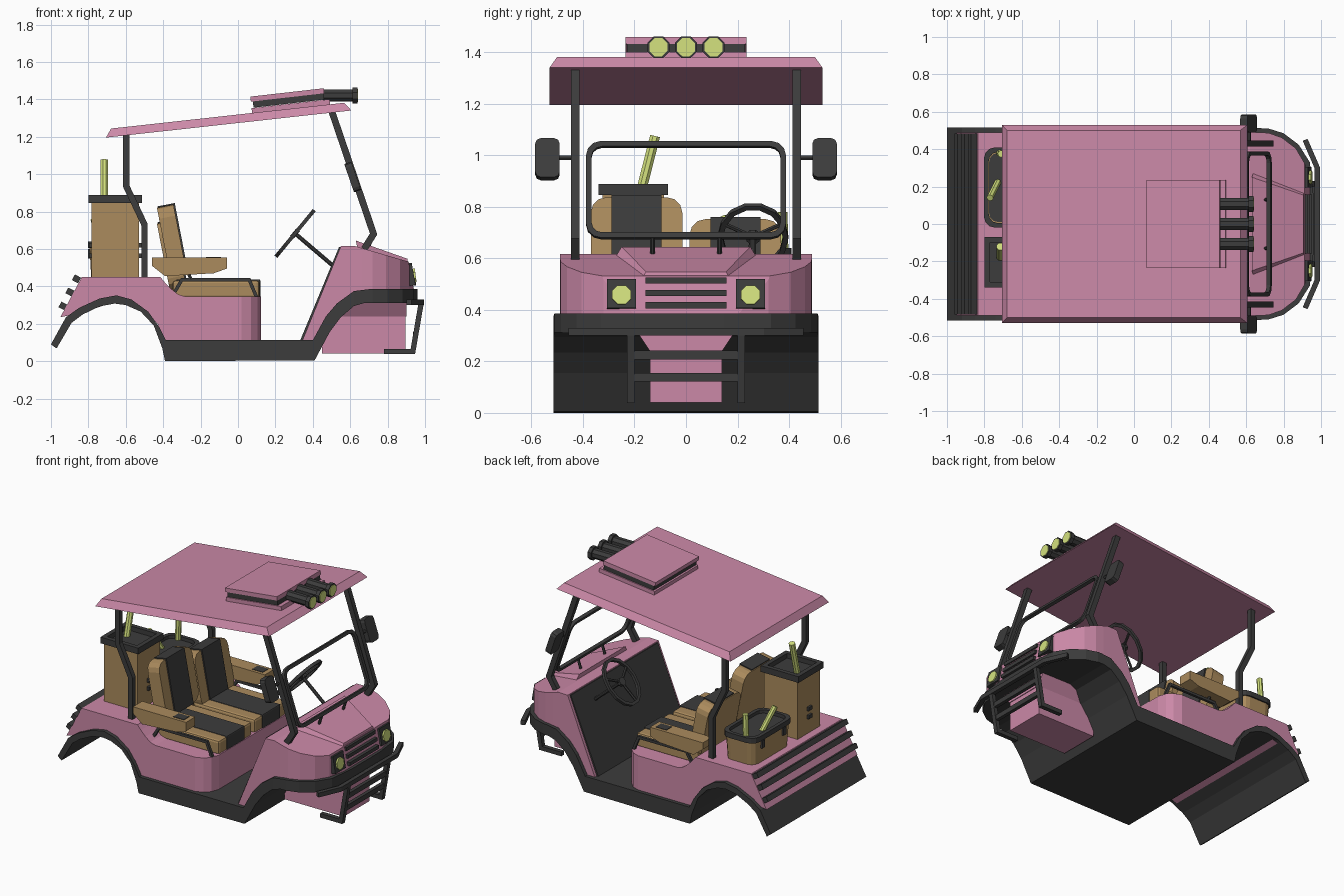
import bpy, bmesh, math
from mathutils import Vector as V, Matrix

if "Cube" in bpy.data.objects:
    bpy.data.objects.remove(bpy.data.objects["Cube"])


def material(name, rgb):
    m = bpy.data.materials.new(name)
    m.diffuse_color = (*rgb, 1)
    m.use_nodes = True
    m.node_tree.nodes["Principled BSDF"].inputs["Base Color"].default_value = m.diffuse_color
    return m


PINK = material("pink", (0.60, 0.25, 0.39))
DARK = material("dark", (0.045, 0.045, 0.045))
TAN = material("tan", (0.41, 0.26, 0.11))
LIME = material("lime", (0.66, 0.76, 0.21))


def finish(name, bm, mat, loc=(0, 0, 0), tilt=0):
    bmesh.ops.recalc_face_normals(bm, faces=bm.faces)
    me = bpy.data.meshes.new(name)
    bm.to_mesh(me)
    bm.free()
    me.materials.append(mat)
    ob = bpy.data.objects.new(name, me)
    ob.location = loc
    ob.rotation_euler.y = math.radians(tilt)
    bpy.context.collection.objects.link(ob)
    return ob


def prism(name, pts, lo, hi, axis, mat, loc=(0, 0, 0), tilt=0, top=(1, 1)):
    """Extrude a polygon along an axis; `top` scales the far end."""
    put = {'x': lambda a, b, d: (d, a, b), 'y': lambda a, b, d: (a, d, b), 'z': lambda a, b, d: (a, b, d)}[axis]
    bm = bmesh.new()
    A = [bm.verts.new(put(a, b, lo)) for a, b in pts]
    B = [bm.verts.new(put(a * top[0], b * top[1], hi)) for a, b in pts]
    bm.faces.new(A)
    bm.faces.new(B)
    for i in range(len(pts)):
        j = (i + 1) % len(pts)
        bm.faces.new((A[i], A[j], B[j], B[i]))
    return finish(name, bm, mat, loc, tilt)


def box(name, x0, x1, y0, y1, z0, z1, mat, bevel=0, tilt=0):
    bm = bmesh.new()
    bmesh.ops.create_cube(bm, size=1)
    bmesh.ops.scale(bm, vec=(x1 - x0, y1 - y0, z1 - z0), verts=bm.verts)
    if bevel:
        bmesh.ops.bevel(bm, geom=bm.edges[:], offset=bevel, segments=2, profile=0.5, affect='EDGES')
    return finish(name, bm, mat, ((x0 + x1) / 2, (y0 + y1) / 2, (z0 + z1) / 2), tilt)


def rounded(w, h, r, n=3):
    return [(sx * (w / 2 - r) + r * math.cos(a), sy * (h / 2 - r) + r * math.sin(a))
            for k, (sx, sy) in enumerate(((1, 1), (-1, 1), (-1, -1), (1, -1)))
            for a in [(k + i / n) * math.pi / 2 for i in range(n + 1)]]


def rect(w, h):
    return [(-w / 2, -h / 2), (w / 2, -h / 2), (w / 2, h / 2), (-w / 2, h / 2)]


def sweep(name, pts, w, h, side, mat, closed=False):
    """Rectangular bar along a planar path; `side` is the plane normal."""
    pts, s, n = [V(p) for p in pts], V(side).normalized(), len(pts)
    bm, rings = bmesh.new(), []
    for i, p in enumerate(pts):
        a = (p - pts[i - 1]).normalized() if i or closed else (pts[1] - p).normalized()
        b = (pts[(i + 1) % n] - p).normalized() if i < n - 1 or closed else a
        t = (a + b).normalized()
        k = s.cross(t) * (h / 2 / max(t.dot(a), 0.4))
        rings.append([bm.verts.new(p + s * u * w / 2 + k * v) for u, v in ((1, 1), (-1, 1), (-1, -1), (1, -1))])
    for i in range(n if closed else n - 1):
        A, B = rings[i], rings[(i + 1) % n]
        for j in range(4):
            bm.faces.new((A[j], A[(j + 1) % 4], B[(j + 1) % 4], B[j]))
    if not closed:
        bm.faces.new(rings[0])
        bm.faces.new(rings[-1])
    return finish(name, bm, mat)


def rod(name, p, q, r, mat, n=8):
    p, q = V(p), V(q)
    bm = bmesh.new()
    rot = (q - p).to_track_quat('Z', 'Y').to_matrix().to_4x4() @ Matrix.Rotation(math.pi / n, 4, 'Z')
    bmesh.ops.create_cone(bm, cap_ends=True, segments=n, radius1=r, radius2=r, depth=(q - p).length,
                          matrix=Matrix.Translation((p + q) / 2) @ rot)
    return finish(name, bm, mat)


def trim(ob, half):
    """Round an object in plan by intersecting it with a mirrored outline."""
    cut = prism("plan_cutter", half + [(x, -y) for x, y in reversed(half)], -1, 2, 'z', DARK)
    m = ob.modifiers.new("plan", 'BOOLEAN')
    m.operation, m.solver, m.object = 'INTERSECT', 'EXACT', cut
    bpy.context.view_layer.objects.active = ob
    bpy.ops.object.modifier_apply(modifier=m.name)
    bpy.data.objects.remove(cut)


# chassis: floor, wheel arches and fender strip in one profile
upper = [(-1, .09), (-.92, .235), (-.85, .285), (-.74, .335), (-.65, .352), (-.57, .33), (-.48, .265), (-.42, .18),
         (-.385, .112), (.40, .112), (.47, .24), (.53, .31), (.62, .375), (.70, .385), (1, .385)]
lower = [(1, .31), (.68, .312), (.62, .295), (.55, .235), (.49, .155), (.41, .005), (-.39, 0), (-.405, .07), (-.45, .19),
         (-.52, .265), (-.6, .3), (-.66, .308), (-.74, .293), (-.83, .25), (-.89, .205), (-.97, .068)]
chassis = prism("chassis_and_arches", upper + lower, -.515, .515, 'y', DARK)
trim(chassis, [(-1.1, .6), (.62, .6), (.62, .515), (.72, .51), (.80, .485), (.88, .425), (.94, .33), (.96, .15)])

# front cowl, raised bonnet panel, firewall, lower nose
cowl = prism("front_cowl", [(.34, .1), (.55, .615), (.62, .617), (.912, .532), (.945, .36), (.63, .35), (.53, .28), (.42, .1)],
             -.49, .49, 'y', PINK)
trim(cowl, [(.2, .6), (.66, .6), (.66, .49), (.72, .487), (.79, .462), (.865, .405), (.915, .32), (.95, .16)])
bm = bmesh.new()
for x, y, z in ((.63, .25, .645), (.905, .155, .548)):
    for s in (1, -1):
        bm.verts.new((x, s * y, z))
        bm.verts.new((x + .01, s * (y + .03), z - .05))
bmesh.ops.convex_hull(bm, input=bm.verts)
finish("bonnet_panel", bm, PINK)
prism("firewall", [(.332, .11), (.54, .61), (.55, .61), (.345, .11)], -.47, .47, 'y', DARK)
box("lower_nose", .45, .895, -.14, .14, .04, .34, PINK)
prism("nose_flare", [(-.14, .24), (.14, .24), (.2, .33), (-.2, .33)], .5, .9, 'x', PINK)

# grille and headlights
for i in range(3):
    z = .418 + .048 * i
    box("grille_slat", .90, .953 - .012 * i, -.157, .157, z - .012, z + .012, DARK)
for s in (1, -1):
    box("headlight_frame", .88, .94, s * .25 - .056, s * .25 + .056, .402, .516, DARK, tilt=-10)
    rod("headlight", (.92, s * .25, .455), (.95, s * .25, .459), .04, LIME)

# bumper and bull bar
sweep("bumper", [(.915, -.45, .315), (.98, -.3, .315), (.98, .3, .315), (.915, .45, .315)], .03, .028, (0, 0, 1), DARK)
for s in (1, -1):
    sweep("bull_bar_leg", [(.98, s * .215, .315), (.935, s * .215, .052), (.78, s * .215, .052)], .03, .028, (0, 1, 0), DARK)
for x, z in ((.963, .225), (.948, .138)):
    box("bull_bar_slat", x - .012, x + .012, -.2, .2, z - .017, z + .017, DARK)

# rear body and tail slats
body = prism("rear_body", [(-.835, .45), (-.415, .45), (-.39, .42), (-.355, .385), (-.32, .357), (-.28, .345), (.122, .345),
                           (.122, .1), (-.385, .1), (-.43, .2), (-.52, .28), (-.65, .32), (-.83, .26), (-.95, .235)],
             -.49, .49, 'y', PINK)
trim(body, [(-1.1, .6), (-.1, .6), (-.1, .49), (.02, .49), (.07, .47), (.105, .435), (.122, .38)])
for x, z in ((-.865, .44), (-.9, .37), (-.937, .295)):
    box("tail_slat", x - .017, x + .02, -.485, .485, z - .017, z + .017, DARK, tilt=28)

# roof with light pod
prism("roof", rect(1.32, 1.06), 0, .045, 'z', PINK, (-.05, 0, 1.268), -6.3, top=(.95, .945))
prism("pod_base", rect(.42, .47), 0, .035, 'z', PINK, (.285, 0, 1.342), -6.5)
prism("pod_band", rect(.38, .46), 0, .035, 'z', DARK, (.272, 0, 1.377), -6.5)
prism("pod_lid", rect(.395, .47), 0, .027, 'z', PINK, (.265, 0, 1.41), -6.5)
for y in (-.107, 0, .107):
    rod("roof_light_body", (.44, y, 1.42), (.62, y, 1.42), .034, DARK)
    rod("roof_light_rim", (.612, y, 1.42), (.638, y, 1.42), .046, DARK)
    rod("roof_light_lens", (.63, y, 1.42), (.642, y, 1.42), .038, LIME)

# posts, mirrors
for s in (1, -1):
    y = s * .43
    sweep("front_post", [(.50, y, 1.34), (.725, y, .68), (.675, y, .60)], .033, .036, (0, 1, 0), DARK)
    sweep("rear_post", [(-.597, y, 1.22), (-.597, y, .935), (-.5, y, .73), (-.5, y, .44)], .033, .034, (0, 1, 0), DARK)
    rod("mirror_arm", (.615, y, .99), (.615, s * .51, .99), .01, DARK, 6)
    prism("mirror", rounded(.095, .16, .022, 2), -.02, .02, 'x', DARK, (.613, s * .538, .985), -19)

# windshield frame in the plane of the front posts
up = V((-.335, 0, .98)).normalized()
c = V((.662, 0, .865))
sweep("windshield_frame", [c + V((0, a, 0)) + up * b for a, b in rounded(.755, .375, .05)], .022, .022, up.cross(V((0, 1, 0))),
      DARK, closed=True)
for s in (1, -1):
    rod("windshield_tab", (.70, s * .13, .61), (.725, s * .13, .685), .009, DARK, 6)

# steering wheel and column
hub, u = V((.305, .26, .683)), V((.21, 0, .255)).normalized()
yv = V((0, 1, 0))
rim = [hub + u * .155 * math.sin(a) + yv * .127 * math.cos(a) for a in [i * math.tau / 14 for i in range(14)]]
sweep("steering_wheel", rim, .02, .02, u.cross(yv), DARK, closed=True)
for i in (1, 6, 10):
    rod("steering_spoke", hub, rim[i], .009, DARK, 6)
rod("steering_hub", hub - u.cross(yv) * .012, hub + u.cross(yv) * .012, .028, DARK)
rod("steering_column", hub, (.52, .26, .50), .012, DARK)

# seats with dark centre stripes; the driver's backrest sits lower
for s, drop in ((-1, 0), (1, .085)):
    y = s * .192
    box("seat_cushion", -.35, .115, y - .178, y + .178, .335, .432, TAN, .015)
    box("seat_cushion_stripe", -.33, .12, y - .097, y + .097, .34, .438, DARK, .008)
    prism("seat_back", rounded(.355, .36, .06), -.045, .045, 'x', TAN, (-.355, y, .652 - drop), -11)
    prism("seat_back_stripe", rect(.195, .37), -.04, .053, 'x', DARK, (-.355, y, .654 - drop), -11)
    # armrest, cup recess and side rail
    a, b = sorted((s * .475, s * .375))
    prism("armrest", [(-.46, .555), (-.06, .555), (-.06, .495), (-.13, .47), (-.39, .455), (-.46, .51)], a, b, 'y', TAN)
    box("armrest_cup", -.17, -.09, a + .02, b - .02, .54, .558, DARK)
    sweep("seat_rail", [(-.35, s * .42, .35), (-.3, s * .42, .435), (.06, s * .42, .435), (.1, s * .42, .34)], .018, .018,
          (0, 1, 0), DARK)
    rod("armrest_strut", (-.25, s * .42, .435), (-.27, s * .42, .48), .01, DARK, 6)


def rim_ring(name, outline, t, h, loc):
    """Open rim around a container."""
    w, d = (max(p[i] for p in outline) for i in (0, 1))
    bm, L = bmesh.new(), []
    for f, z in ((0, 0), (0, h), (t, h), (t, 0)):
        L.append([bm.verts.new((x * (1 - f / w), y * (1 - f / d), z)) for x, y in outline])
    for k in range(4):
        for i in range(len(outline)):
            j = (i + 1) % len(outline)
            bm.faces.new((L[k][i], L[k][j], L[(k + 1) % 4][j], L[(k + 1) % 4][i]))
    finish(name, bm, DARK, loc)


# tall bin
box("tall_bin", -.782, -.53, -.325, -.085, .44, .85, TAN)
box("tall_bin_inside", -.77, -.54, -.315, -.095, .84, .856, DARK)
rim_ring("tall_bin_rim", rect(.285, .27), .03, .042, (-.657, -.205, .846))
for z in (.62, .565):
    box("tall_bin_latch", -.797, -.775, -.225, -.185, z - .012, z + .012, DARK)
    box("tall_bin_hinge", -.535, -.515, -.225, -.185, z - .012, z + .012, DARK)
rod("bin_stick", (-.715, -.19, .8), (-.715, -.12, 1.075), .021, LIME)

# low basket
prism("low_basket", rounded(.22, .39, .05), 0, .17, 'z', TAN, (-.675, .195, .445), top=(1.08, 1.06))
prism("low_basket_inside", rounded(.2, .37, .05), .165, .175, 'z', DARK, (-.675, .195, .445))
rim_ring("low_basket_rim", rounded(.255, .43, .06), .025, .035, (-.675, .195, .605))
for y in (.08, .31):
    box("low_basket_buckle", -.803, -.78, y - .015, y + .015, .55, .6, DARK)
rod("basket_stick", (-.72, .38, .58), (-.71, .375, .78), .019, LIME)
rod("basket_stick", (-.72, .24, .58), (-.77, .14, .76), .019, LIME)
